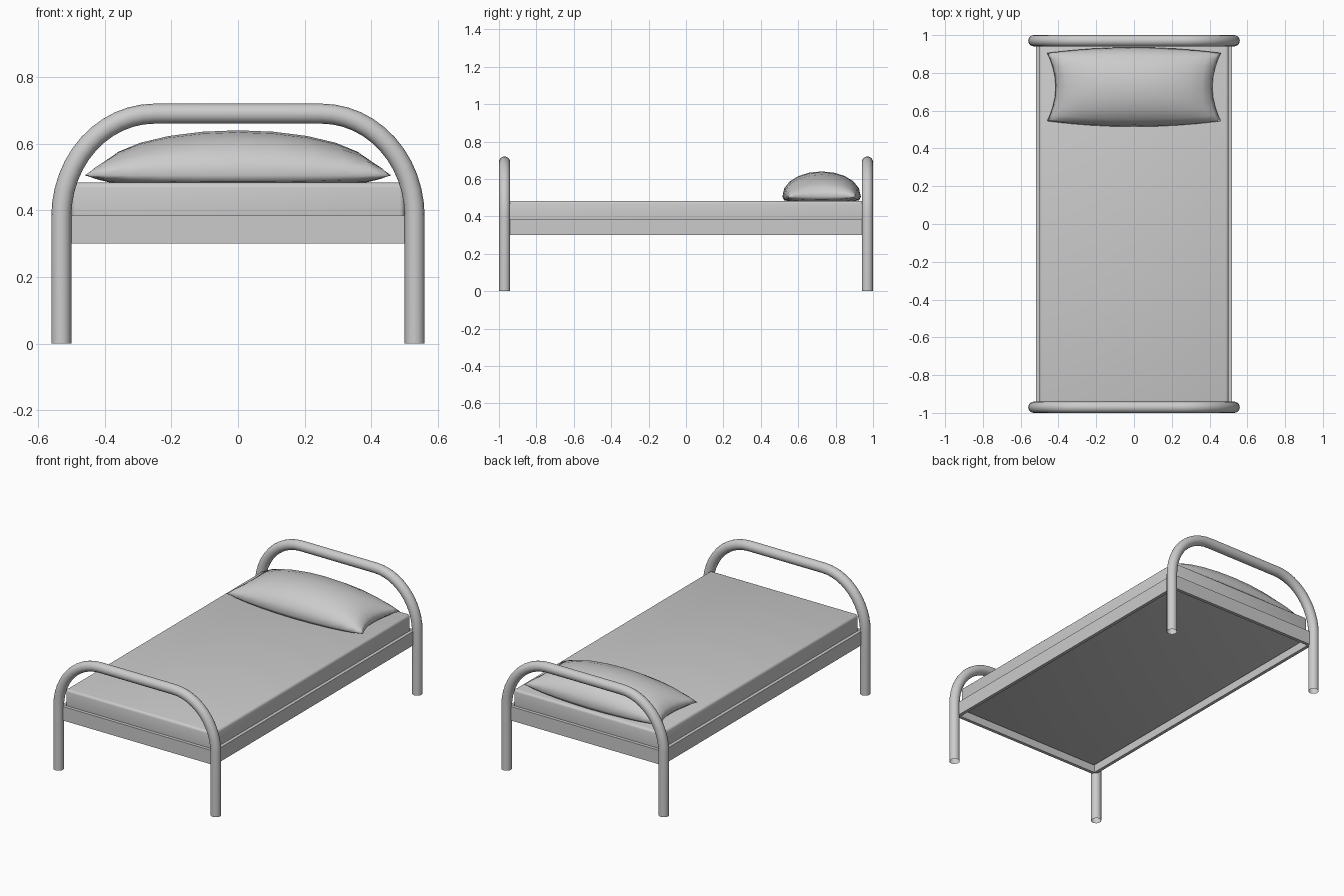
import bpy, bmesh
from math import sin, cos, pi

if "Cube" in bpy.data.objects:
    bpy.data.objects.remove(bpy.data.objects["Cube"])


def box(name, x0, x1, y0, y1, z0, z1, bevel=0):
    bpy.ops.mesh.primitive_cube_add(size=1, location=((x0 + x1) / 2, (y0 + y1) / 2, (z0 + z1) / 2))
    ob = bpy.context.object
    ob.name = name
    ob.scale = (x1 - x0, y1 - y0, z1 - z0)
    bpy.ops.object.transform_apply(location=False, rotation=False, scale=True)
    if bevel:
        m = ob.modifiers.new("soft_edges", 'BEVEL')
        m.width = bevel
        m.segments = 3
        bpy.ops.object.shade_smooth()
    return ob


def tube_arch(name, y):
    # open-ended bent tube: leg, quarter bend, top bar, quarter bend, leg
    n = 12
    bend = [(0.25 + 0.28 * cos(pi / 2 * i / n), 0.38 + 0.31 * sin(pi / 2 * i / n)) for i in range(n + 1)]
    half = [(0.53, 0)] + bend
    path = half + [(-x, z) for x, z in reversed(half)]
    cu = bpy.data.curves.new(name, 'CURVE')
    cu.dimensions = '3D'
    cu.bevel_depth = 0.03
    cu.bevel_resolution = 6
    cu.use_fill_caps = False
    sp = cu.splines.new('POLY')
    sp.points.add(len(path) - 1)
    for p, (x, z) in zip(sp.points, path):
        p.co = (x, y, z, 1)
    sp.use_smooth = True
    ob = bpy.data.objects.new(name, cu)
    bpy.context.collection.objects.link(ob)


# head and foot tubes
tube_arch("foot_tube", -0.97)
tube_arch("head_tube", 0.97)

# bed frame rails
for side, s in (("left", -1), ("right", 1)):
    a, b = sorted((s * 0.5, s * 0.52))
    box(side + "_rail", a, b, -0.96, 0.96, 0.30, 0.385)
for end, s in (("foot", -1), ("head", 1)):
    a, b = sorted((s * 0.95, s * 0.97))
    box(end + "_rail", -0.52, 0.52, a, b, 0.30, 0.385)

# mattress
box("mattress", -0.5, 0.5, -0.95, 0.95, 0.34, 0.483, 0.015)

# pillow: two bulged grids sharing a pinched-corner outline
bm = bmesh.new()
NU, NV = 12, 10
for top in (True, False):
    rows = []
    for j in range(NV + 1):
        v = -cos(pi * j / NV)
        row = []
        for i in range(NU + 1):
            u = -cos(pi * i / NU)
            h = (max(0, 1 - u * u) * max(0, 1 - v * v)) ** 0.47
            z = 0.505 + 0.135 * h if top else 0.505 - 0.024 * min(1, 2.5 * h)
            row.append(bm.verts.new((u * (0.415 + 0.045 * v * v),
                                     0.725 + v * (0.18 + 0.03 * (1 - u * u)), z)))
        rows.append(row)
    for j in range(NV):
        for i in range(NU):
            f = [rows[j][i], rows[j][i + 1], rows[j + 1][i + 1], rows[j + 1][i]]
            bm.faces.new(f if top else f[::-1])
bmesh.ops.remove_doubles(bm, verts=bm.verts, dist=0.0005)
me = bpy.data.meshes.new("pillow")
bm.to_mesh(me)
bm.free()
me.shade_smooth()
bpy.context.collection.objects.link(bpy.data.objects.new("pillow", me))
